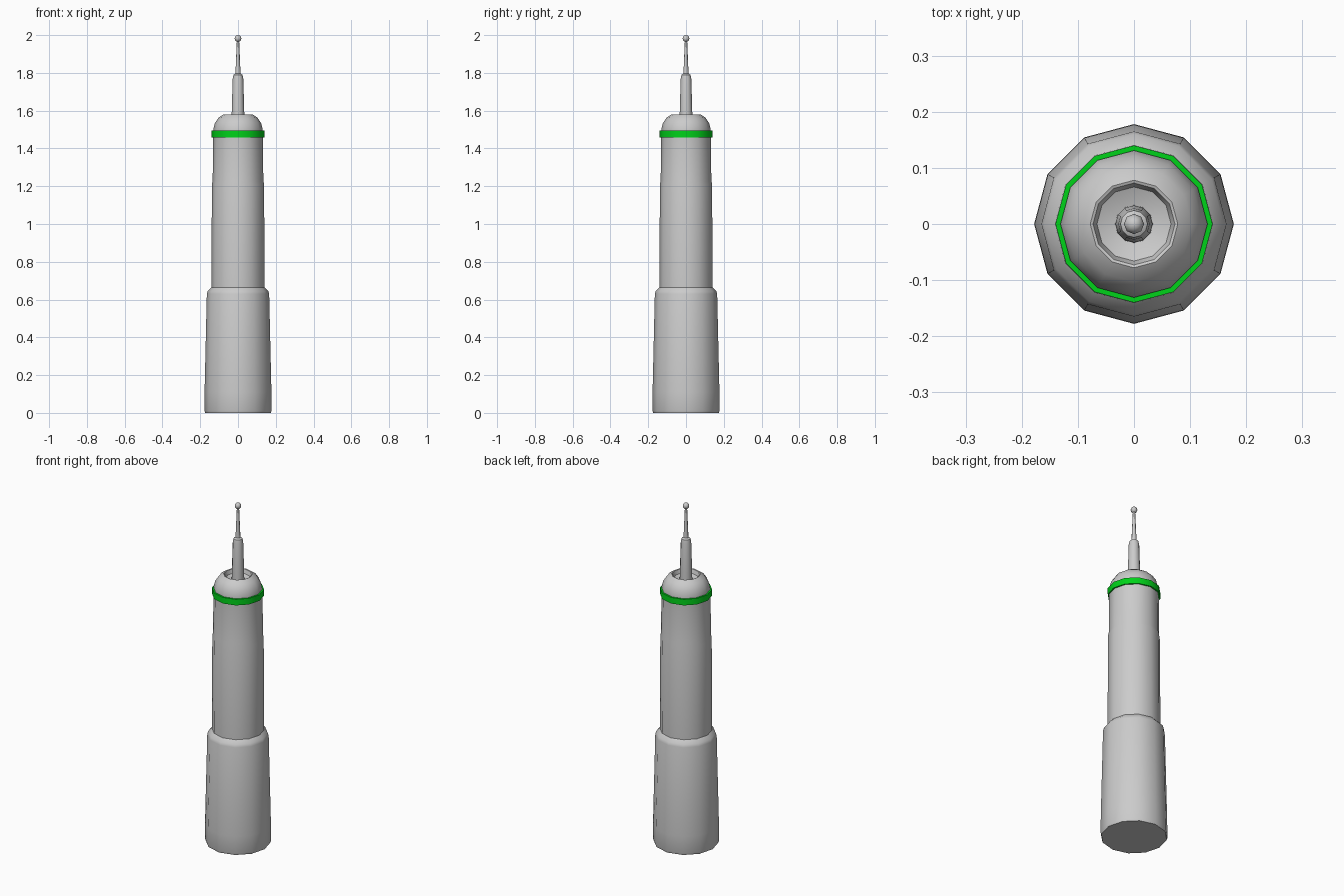
import bpy, bmesh
from math import cos, sin, pi, radians

if "Cube" in bpy.data.objects:
    bpy.data.objects.remove(bpy.data.objects["Cube"])


def lathe(name, profile, sides, closed=False, angle=40):
    """Revolve (radius, z) points about z; cap the ends unless the profile is closed."""
    bm = bmesh.new()
    rings = [[bm.verts.new((r * cos(2 * pi * i / sides), r * sin(2 * pi * i / sides), z))
              for i in range(sides)] for r, z in profile]
    pairs = list(zip(rings, rings[1:]))
    if closed:
        pairs.append((rings[-1], rings[0]))
    else:
        bm.faces.new(rings[0])
        bm.faces.new(rings[-1])
    for a, b in pairs:
        for i in range(sides):
            j = (i + 1) % sides
            bm.faces.new((a[i], a[j], b[j], b[i]))
    bmesh.ops.recalc_face_normals(bm, faces=bm.faces)
    mesh = bpy.data.meshes.new(name)
    bm.to_mesh(mesh)
    bm.free()
    ob = bpy.data.objects.new(name, mesh)
    bpy.context.collection.objects.link(ob)
    bpy.context.view_layer.objects.active = ob
    ob.select_set(True)
    bpy.ops.object.shade_smooth_by_angle(angle=radians(angle))
    ob.select_set(False)
    return ob


# Handle: thick grip, stepped shoulder and slimmer upper barrel
lathe("handle", [(0.174, 0), (0.178, 0.012), (0.177, 0.11), (0.165, 0.63),
                 (0.160, 0.645), (0.141, 0.665), (0.138, 1.21), (0.134, 1.23),
                 (0.132, 1.47)], 12)

# Green collar band
band = lathe("collar_band", [(0.125, 1.458), (0.140, 1.458), (0.140, 1.494),
                             (0.125, 1.494)], 12, closed=True)
green = bpy.data.materials.new("green")
green.diffuse_color = (0.0, 0.65, 0.01, 1)
green.use_nodes = True
green.node_tree.nodes["Principled BSDF"].inputs["Base Color"].default_value = green.diffuse_color
band.data.materials.append(green)

# Domed cap with a funnel-shaped recess around the rod
lathe("domed_cap", [(0.131, 1.47), (0.131, 1.50), (0.122, 1.535), (0.103, 1.563),
                    (0.078, 1.58), (0.073, 1.578), (0.066, 1.555), (0.030, 1.54)], 12)

# Stepped rod rising from the recess
lathe("rod", [(0.034, 1.53), (0.033, 1.60), (0.028, 1.77), (0.024, 1.79), (0.013, 1.797)], 12)
lathe("thin_shaft", [(0.014, 1.785), (0.006, 1.975)], 8, angle=60)

# Ball tip
bpy.ops.mesh.primitive_uv_sphere_add(segments=8, ring_count=6, radius=0.018,
                                     location=(0, 0, 1.982))
ball = bpy.context.object
ball.name = "ball_tip"
bpy.ops.object.shade_smooth()
